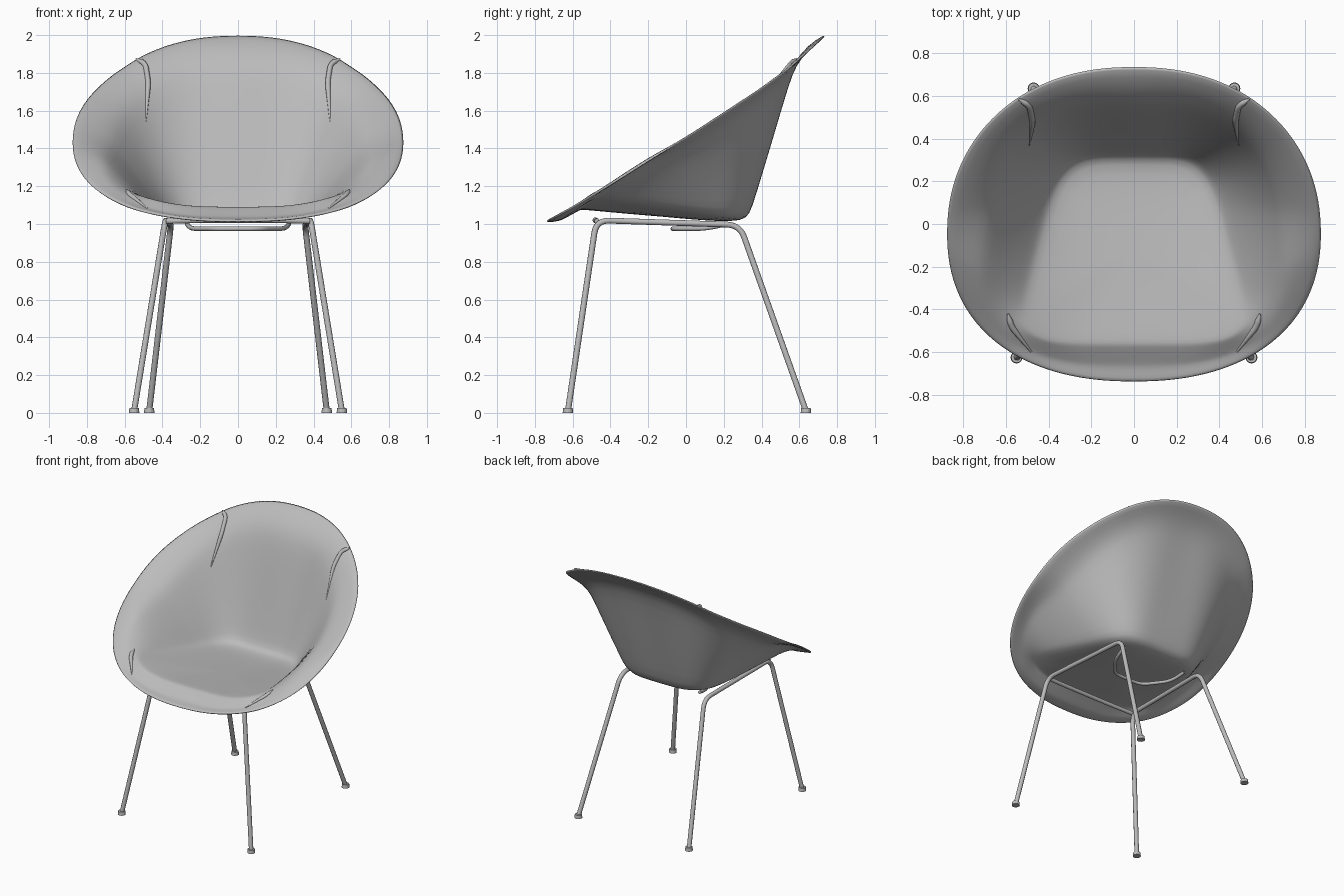
import bpy, bmesh, math
from mathutils import Vector
from mathutils.bvhtree import BVHTree

if "Cube" in bpy.data.objects:
    bpy.data.objects.remove(bpy.data.objects["Cube"])

grey = bpy.data.materials.new("plain grey")
grey.use_nodes = True
GREY = (0.5, 0.5, 0.5, 1)
grey.diffuse_color = GREY
grey.node_tree.nodes["Principled BSDF"].inputs["Base Color"].default_value = GREY


def add(name, data):
    ob = bpy.data.objects.new(name, data)
    bpy.context.collection.objects.link(ob)
    data.materials.append(grey)
    return ob


def interp(t, pts):
    for (a, va), (b, vb) in zip(pts, pts[1:]):
        if t <= b:
            return va + (vb - va) * max(0, t - a) / (b - a)
    return pts[-1][1]


def power(v, p):
    return math.copysign(abs(v) ** p, v)


# Outlines of the shell: floor height (dished up at the sides), rim height, both rings
def floor_z(x, y):
    mid = interp(y, [(-0.57, 1.085), (0, 1.035), (0.2, 1.02), (0.34, 1.025)])
    return mid + 0.09 * abs(x / 0.57) ** 3


def rim_z(y):
    return interp(y, [(-0.74, 1.015), (-0.6, 1.09), (-0.4, 1.21), (0, 1.46),
                      (0.4, 1.72), (0.55, 1.83), (0.61, 1.885), (0.74, 2.0)])


def seat_point(a):
    y = -0.115 + 0.445 * power(math.sin(a), 0.42)
    half = interp(y, [(-0.56, 0.58), (0.33, 0.35)])
    x = half * power(math.cos(a), 0.42)
    return Vector((x, y, floor_z(x, y)))


def rim_point(a):
    y = 0.74 * power(math.sin(a), 0.92) - 0.04 * math.cos(a) ** 2
    return Vector((0.88 * power(math.cos(a), 0.9), y, rim_z(y)))


# Shell: rings lofted from the seat centre to the flared rim
SIDES = 72
bm = bmesh.new()
angles = [2 * math.pi * i / SIDES for i in range(SIDES)]
rings = []
for k in (0.3, 0.65, 0.92):
    ring = []
    for a in angles:
        p = seat_point(a)
        x, y = p.x * k, -0.115 + (p.y + 0.115) * k
        ring.append(bm.verts.new((x, y, floor_z(x, y))))
    rings.append(ring)
for h, v in ((0.0, 0.03), (0.07, 0.12), (0.3, 0.45), (0.5, 0.74),
             (0.6, 0.85), (0.78, 0.94), (1, 1)):
    ring = []
    for a in angles:
        p, q = seat_point(a), rim_point(a)
        # The rear corners stand out a little further than the panels
        corner = max(0, math.sin(a)) * abs(math.sin(2 * a))
        w = p.lerp(q, h + 0.25 * corner * h * (1 - h))
        ring.append(bm.verts.new((w.x, w.y, p.z + (q.z - p.z) * v)))
    rings.append(ring)
bm.faces.new(rings[0])
for lo, hi in zip(rings, rings[1:]):
    for i in range(SIDES):
        j = (i + 1) % SIDES
        bm.faces.new((lo[i], lo[j], hi[j], hi[i]))
bmesh.ops.recalc_face_normals(bm, faces=bm.faces)
bmesh.ops.poke(bm, faces=[f for f in bm.faces if len(f.verts) > 4])
for f in bm.faces:
    f.smooth = True
tree = BVHTree.FromBMesh(bm)
mesh = bpy.data.meshes.new("seat_shell")
bm.to_mesh(mesh)
bm.free()
shell = add("seat_shell", mesh)
thick = shell.modifiers.new("thickness", "SOLIDIFY")
thick.thickness = 0.016
thick.offset = 0
sub = shell.modifiers.new("smooth", "SUBSURF")
sub.levels = sub.render_levels = 1


def tube(name, pts, r, taper=False, mirror=False):
    cu = bpy.data.curves.new(name, "CURVE")
    cu.dimensions = "3D"
    cu.bevel_depth = r
    cu.bevel_resolution = 3
    cu.use_fill_caps = True
    sp = cu.splines.new("POLY")
    sp.points.add(len(pts) - 1)
    for i, p in enumerate(pts):
        sp.points[i].co = (*p, 1)
        if taper and i in (0, len(pts) - 1):
            sp.points[i].radius = 0.3
    sp.use_smooth = True
    ob = add(name, cu)
    if mirror:
        other = ob.copy()
        other.name = name + "_right"
        other.scale.x = -1
        bpy.context.collection.objects.link(other)


def rounded(pts, d):
    # Replace each inner corner with a short quadratic bend
    pts = [Vector(p) for p in pts]
    out = [pts[0]]
    for a, b, c in zip(pts, pts[1:], pts[2:]):
        s, e = b + (a - b).normalized() * d, b + (c - b).normalized() * d
        for i in range(7):
            t = i / 6
            out.append(s.lerp(b, t).lerp(b.lerp(e, t), t))
    return out + [pts[-1]]


# Pressed folds following the shell near its four corners
def fold(name, pts, lift):
    path = []
    for x, y in pts:
        hit = tree.ray_cast(Vector((x, y, 3)), Vector((0, 0, -1)))[0]
        if hit:
            path.append(hit + Vector((0, 0, lift)))
    tube(name, rounded(path, 0.03), 0.014, taper=True, mirror=True)


fold("back_fold", [(0.54, 0.585), (0.49, 0.555), (0.475, 0.48), (0.49, 0.37)], 0.012)
fold("front_fold", [(0.59, -0.42), (0.575, -0.48), (0.48, -0.6)], 0.008)

# Leg frame: each side is one bent tube, joined by a front bar and a bowed brace
FRONT_FOOT, REAR_FOOT = (0.55, -0.625), (0.47, 0.635)
tube("side_frame", rounded([(*FRONT_FOOT, 0.01), (0.385, -0.475, 1.02),
                            (0.355, 0.285, 0.995), (*REAR_FOOT, 0.01)], 0.07),
     0.016, mirror=True)
tube("front_bar", [(0.38, -0.47, 1.015), (0.2, -0.48, 1.02),
                   (-0.2, -0.48, 1.02), (-0.38, -0.47, 1.015)], 0.015)
tube("under_brace", rounded([(0.27, 0.22, 1.0), (0.25, 0.1, 0.975), (0.12, -0.07, 0.975),
                             (-0.12, -0.07, 0.975), (-0.25, 0.1, 0.975),
                             (-0.27, 0.22, 1.0)], 0.06), 0.012)

# Flared foot glides
for part, (x, y) in (("front", FRONT_FOOT), ("rear", REAR_FOOT)):
    for side, s in (("left", 1), ("right", -1)):
        b = bmesh.new()
        bmesh.ops.create_cone(b, cap_ends=True, segments=16, radius1=0.028,
                              radius2=0.025, depth=0.026)
        bmesh.ops.translate(b, verts=b.verts, vec=(s * x, y, 0.013))
        m = bpy.data.meshes.new(part + "_foot_" + side)
        b.to_mesh(m)
        b.free()
        add(m.name, m)
